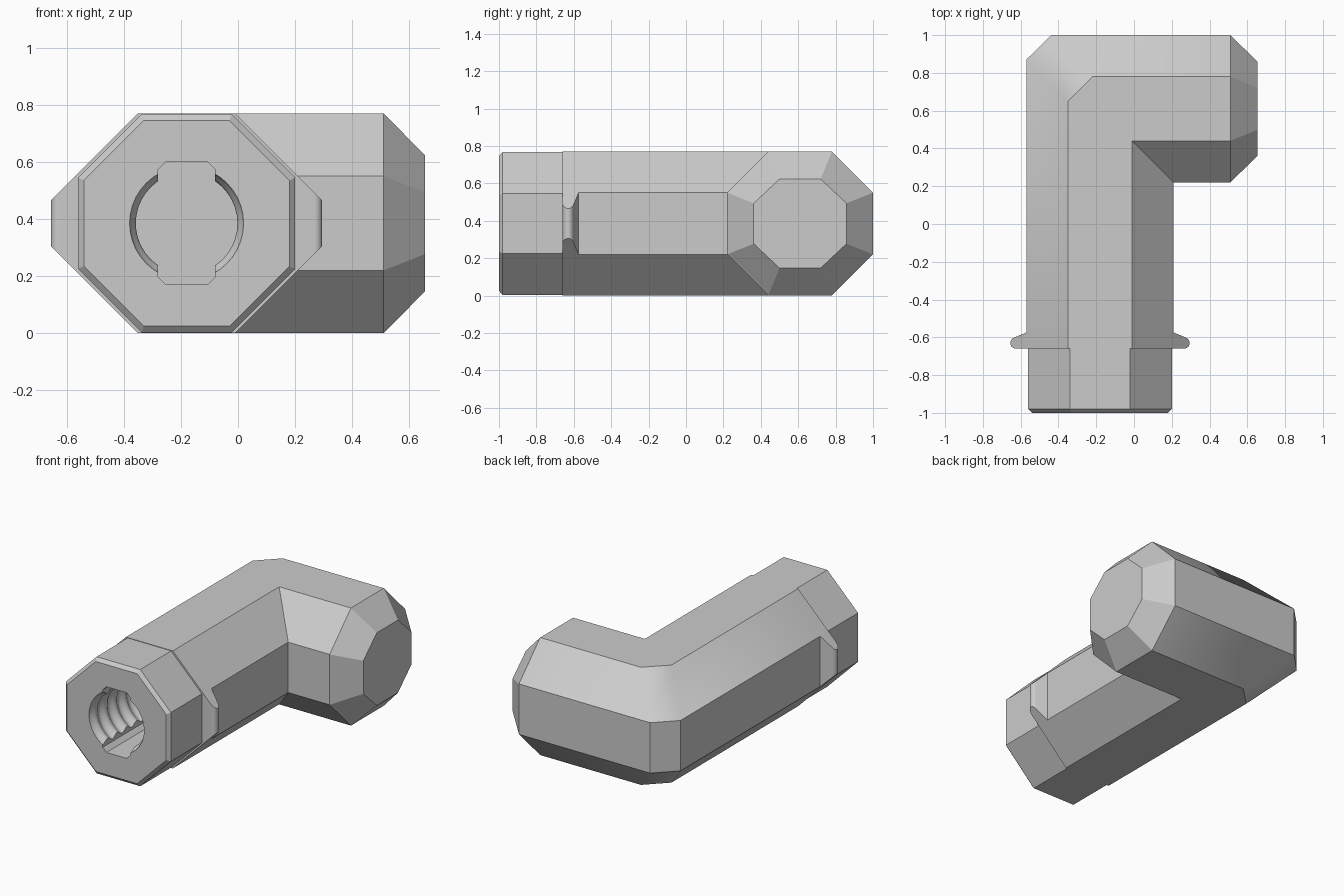
import bpy, bmesh
from math import sin, cos, pi, radians

if "Cube" in bpy.data.objects:
    bpy.data.objects.remove(bpy.data.objects["Cube"], do_unlink=True)

CX, CZ, ARM_Y = -0.18, 0.385, 0.61   # long arm axis, height, short arm axis

grey = bpy.data.materials.new("light grey")
grey.use_nodes = True
colour = (0.6, 0.6, 0.6, 1)
grey.diffuse_color = colour
grey.node_tree.nodes["Principled BSDF"].inputs["Base Color"].default_value = colour


def octagon(half_w, half_h, flat_w, flat_h):
    """Cross-section as (across, up) offsets."""
    quarter = [(half_w, flat_h), (flat_w, half_h)]
    upper = quarter + [(-u, w) for u, w in reversed(quarter)]
    return upper + [(-u, -w) for u, w in upper]


def loft(name, rings, caps=True):
    """Skin a list of equal-sized rings of points."""
    bm = bmesh.new()
    loops = [[bm.verts.new(p) for p in ring] for ring in rings]
    n = len(rings[0])
    for a, b in zip(loops, loops[1:]):
        for i in range(n):
            j = (i + 1) % n
            bm.faces.new((a[i], a[j], b[j], b[i]))
    if caps:
        bm.faces.new(loops[0])
        bm.faces.new(loops[-1])
    bmesh.ops.remove_doubles(bm, verts=bm.verts[:], dist=0.0005)
    bmesh.ops.recalc_face_normals(bm, faces=bm.faces[:])
    mesh = bpy.data.meshes.new(name)
    bm.to_mesh(mesh)
    bm.free()
    mesh.materials.append(grey)
    obj = bpy.data.objects.new(name, mesh)
    bpy.context.collection.objects.link(obj)
    return obj


def activate(obj):
    bpy.ops.object.select_all(action='DESELECT')
    obj.select_set(True)
    bpy.context.view_layer.objects.active = obj


def along_y(section, y):
    return [(CX + u, y, CZ + w) for u, w in section]


def along_x(section, x):
    return [(x, ARM_Y - u, CZ + w) for u, w in section]


# Elbow body: bevelled collar, long arm, mitred corner with cut outside, short arm, tapered end
arm = octagon(0.39, 0.385, 0.17, 0.165)
collar = octagon(0.38, 0.382, 0.158, 0.16)
cut = 0.13
corner_start = [(CX + u, ARM_Y - u - (cut if u < 0 else 0), CZ + w) for u, w in arm]
corner_end = [(CX + u + (cut if u < 0 else 0), ARM_Y - u, CZ + w) for u, w in arm]
body = loft("elbow_body", [
    along_y(octagon(0.36, 0.36, 0.15, 0.15), -1.0),
    along_y(collar, -0.98),
    along_y(collar, -0.66),
    along_y(arm, -0.66),
    corner_start,
    corner_end,
    along_x(arm, 0.51),
    along_x(octagon(0.248, 0.238, 0.11, 0.108), 0.655),
])

# Ribbed socket cutter
DEPTH, PITCH, STEPS, SEGMENTS = 0.5, 0.1, 8, 40
rings = []
for k in range(int(DEPTH / PITCH * STEPS) + 1):
    t = k / STEPS
    r = 0.189 + 0.011 * cos(2 * pi * t)
    y = -1.0 + t * PITCH - (0.002 if k == 0 else 0)
    circle = [(r * cos(2 * pi * i / SEGMENTS), r * sin(2 * pi * i / SEGMENTS))
              for i in range(SEGMENTS)]
    rings.append(along_y(circle, y))
socket_cutter = loft("socket_cutter", rings)

# Keyway cutter, across the socket
keyway = octagon(0.1, 0.215, 0.073, 0.188)
keyway_cutter = loft("keyway_cutter", [along_y(keyway, -1.02),
                                       along_y(keyway, -0.998 + DEPTH)])

for cutter in (socket_cutter, keyway_cutter):
    cutter.hide_render = True
    mod = body.modifiers.new(cutter.name, 'BOOLEAN')
    mod.operation = 'DIFFERENCE'
    mod.solver = 'EXACT'
    mod.object = cutter
    activate(body)
    bpy.ops.object.modifier_apply(modifier=mod.name)
    bpy.data.objects.remove(cutter, do_unlink=True)

# Side lugs: rounded tip, sloped back, ends cut along the arm's diagonals
TIP_R, TIP_U, TIP_Y = 0.03, 0.445, -0.63
profile = [(0.385, -0.66)]
profile += [(TIP_U + TIP_R * cos(a), TIP_Y + TIP_R * sin(a))
            for a in (radians(-90 + 155 * i / 10) for i in range(11))]
profile += [(0.385, -0.572)]
for side, name in ((1, "left_lug"), (-1, "right_lug")):
    lug = loft(name, [[(CX + side * u, y, CZ + s * (0.555 - u)) for u, y in profile]
                      for s in (-1, 1)])
    activate(lug)
    bpy.ops.object.shade_smooth_by_angle(angle=radians(30))

activate(body)
bpy.ops.object.shade_smooth_by_angle(angle=radians(30))
